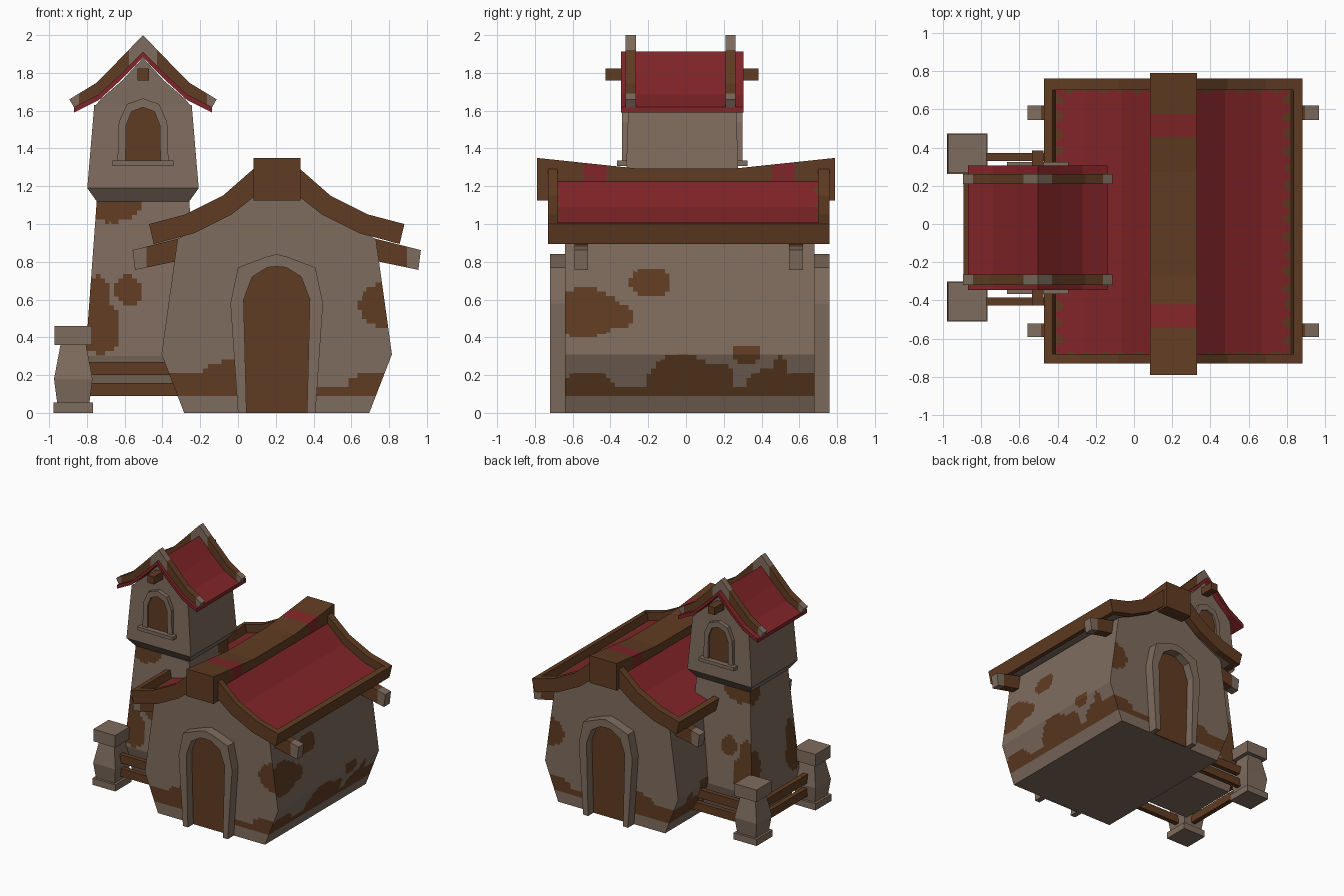
import bpy, bmesh, math
from mathutils import Vector

if "Cube" in bpy.data.objects:
    bpy.data.objects.remove(bpy.data.objects["Cube"])

def material(name, rgb):
    m = bpy.data.materials.new(name)
    m.diffuse_color = (*rgb, 1)
    m.use_nodes = True
    m.node_tree.nodes["Principled BSDF"].inputs["Base Color"].default_value = m.diffuse_color
    return m

MATS = [material("grey_stone", (0.212, 0.150, 0.112)),
        material("brown_wood", (0.118, 0.045, 0.016)),
        material("red_tile", (0.222, 0.018, 0.021))]
STONE, WOOD, RED = 0, 1, 2
AXES = (Vector((1, 0, 0)), Vector((0, 1, 0)), Vector((0, 0, 1)))

def finish(name, bm, mat=STONE, cuts=(), rule=None):
    """Cut the mesh at (axis, position) planes, then colour faces by a rule."""
    if cuts:
        bmesh.ops.triangulate(bm, faces=bm.faces[:])
    for axis, pos in cuts:
        bmesh.ops.bisect_plane(bm, geom=bm.verts[:] + bm.edges[:] + bm.faces[:],
                               plane_co=AXES[axis] * pos, plane_no=AXES[axis])
    bmesh.ops.recalc_face_normals(bm, faces=bm.faces[:])
    for f in bm.faces:
        f.normal_update()
        f.material_index = rule(f.calc_center_median(), f.normal) if rule else mat
    me = bpy.data.meshes.new(name)
    bm.to_mesh(me)
    bm.free()
    for m in MATS:
        me.materials.append(m)
    ob = bpy.data.objects.new(name, me)
    bpy.context.collection.objects.link(ob)
    return ob

def prism(name, pts, a, b, mat=STONE, axis=1, **kw):
    """Extrude a profile: (x, z) along y, or (y, z) along x when axis is 0."""
    bm = bmesh.new()
    rings = [[bm.verts.new((p, t, q) if axis == 1 else (t, p, q)) for p, q in pts] for t in (a, b)]
    for r in rings:
        bm.faces.new(r)
    n = len(pts)
    for i in range(n):
        j = (i + 1) % n
        bm.faces.new((rings[0][i], rings[0][j], rings[1][j], rings[1][i]))
    return finish(name, bm, mat, **kw)

def loft(name, cx, cy, rings, mat=STONE, **kw):
    """Stack rectangles given as (half x, half y, z)."""
    bm = bmesh.new()
    rs = [[bm.verts.new((cx + sx * hx, cy + sy * hy, z))
           for sx, sy in ((-1, -1), (1, -1), (1, 1), (-1, 1))] for hx, hy, z in rings]
    bm.faces.new(rs[0])
    bm.faces.new(rs[-1])
    for r, s in zip(rs, rs[1:]):
        for i in range(4):
            bm.faces.new((r[i], r[(i + 1) % 4], s[(i + 1) % 4], s[i]))
    return finish(name, bm, mat, **kw)

def box(name, x, y, z, mat):
    hx, hy = (x[1] - x[0]) / 2, (y[1] - y[0]) / 2
    return loft(name, x[0] + hx, y[0] + hy, [(hx, hy, z[0]), (hx, hy, z[1])], mat)

def mirrored(half, cx):
    """Half outline from +x side to the centre (or back), mirrored to the -x side."""
    left = [(cx - x, z) for x, z in half if x > 0]
    return [(cx + x, z) for x, z in half] + left[::-1]

def band(top, bottom, cx):
    """Roof cross-section between two half outlines that start at the ridge."""
    return mirrored(top[::-1], cx) + mirrored(bottom[::-1], cx)[::-1]

def steps(axis, a, b, d):
    return [(axis, a + d * i) for i in range(1, int((b - a) / d) + 1)]

def blotch(u, z, spots):
    return any(((u - a) / r) ** 2 + ((z - b) / s) ** 2 < 1 for a, b, r, s in spots)

HX, HY = 0.205, 0.02      # house centre
TX, TY = -0.503, -0.02    # tower centre

# House body with worn patches showing brown
side_spots = [(-0.19, .69, .105, .08), (-0.54, .53, .2, .13), (-0.33, .51, .06, .06),
              (.32, .31, .075, .055), (.5, .24, .04, .06), (-0.02, .17, .18, .14),
              (.18, .17, .08, .09), (.42, .13, .1, .1), (.62, .13, .14, .09), (-0.52, .13, .15, .09)]
end_spots = [(.79, .57, .15, .12), (-.05, .14, .17, .135), (-.33, .12, .18, .1),
             (.72, .12, .15, .095), (.5, .09, .15, .05)]

def house_rule(c, n):
    if c.z < .09 or abs(n.z) > .9:
        return STONE
    if abs(n.y) > .5:
        return WOOD if blotch(c.x, c.z, end_spots) else STONE
    if abs(n.x) > .5 and c.z < .9:
        return WOOD if c.z < .135 or blotch(c.y, c.z, side_spots) else STONE
    return STONE

house_half = [(.49, 0), (.61, .31), (.525, .92), (.44, .965), (.24, 1.065), (.125, 1.17), (0, 1.22)]
prism("house_walls", mirrored(house_half, HX), -.64, .68, rule=house_rule,
      cuts=steps(0, -.4, .8, .024) + steps(1, -.64, .66, .024) + steps(2, .042, .9, .024))

# House doors, front and back
outer = [(.205, 0), (.245, .58), (.205, .77), (.06, .825), (0, .84)]
inner = [(.16, 0), (.175, .6), (.13, .72), (.05, .77), (0, .775)]
frame = mirrored(outer, HX) + mirrored(inner, HX)[::-1]
for s, side in ((-1, "front"), (1, "back")):
    prism(side + "_door_frame", frame, HY + s * .74, HY + s * .65)
    prism(side + "_door", mirrored(inner, HX), HY + s * .668, HY + s * .65, WOOD)

# House roof: tiled slab with scalloped brown edge
top = [(0, 1.33), (.125, 1.29), (.285, 1.15), (.485, 1.05), (.675, 1.0)]
bottom = [(0, 1.2), (.125, 1.14), (.24, 1.05), (.44, .95), (.65, .895)]
tile = [(x * .95, z - .06) for x, z in top]
tile_low = [(x, z - .04) for x, z in tile]

def tile_rule(c, n):
    if n.z < .1:
        return STONE if n.z < -.1 else WOOD
    eave = .615 - abs(c.x - HX)
    end = .695 - abs(c.y - .01)
    if eave < .02 + .022 * math.sin(c.y * 70) or end < .008 + .014 * math.sin(c.x * 70):
        return WOOD
    return RED

prism("house_roof_tiles", band(tile, tile_low, HX), -.7, .72, rule=tile_rule,
      cuts=steps(0, -.43, .84, .02) + steps(1, -.7, .71, .016))

# House roof boards at gables and eaves
for a, b, side in ((-.73, -.68, "front"), (.70, .76, "back")):
    prism(side + "_gable_board", band(top, bottom, HX), a, b, WOOD)
for s, side in ((-1, "left"), (1, "right")):
    eave = [(.676, 1.0), (.651, .895), (.605, .905), (.63, 1.008)]
    prism(side + "_eave_board", [(HX + s * x, z) for x, z in eave], -.73, .76, WOOD)

# Sagging ridge beam with red bands
prism("ridge_beam", [(-.79, 1.125), (.79, 1.125), (.79, 1.35), (.27, 1.295), (-.27, 1.295), (-.79, 1.35)],
      .083, .33, axis=0, cuts=[(1, v) for v in (-.54, -.42, .455, .575)],
      rule=lambda c, n: RED if -.54 < c.y < -.42 or .455 < c.y < .575 else WOOD)

# Beams poking out under the eaves, with stone tips
for s, side in ((-1, "left"), (1, "right")):
    beam = [(HX + s * x, z) for x, z in ((.45, .94), (.763, .862), (.75, .757), (.45, .82))]
    for a, b, end in ((-.59, -.52, "front"), (.545, .62, "back")):
        prism(f"{side}_{end}_eave_beam", beam, a, b, cuts=[(0, HX + s * .69)],
              rule=lambda c, n: STONE if abs(c.x - HX) > .69 else WOOD)

# Tower body with worn patches
tower_spots = [(-.66, 1.09, .14, .08), (-.74, .62, .06, .11), (-.58, .65, .07, .08), (-.73, .45, .11, .14)]
tower_side = [(.2, 1.09, .1, .08), (-.24, .62, .06, .11), (-.27, .45, .1, .14), (.24, .5, .08, .15)]

def tower_rule(c, n):
    if c.z > 1.12:
        return STONE
    hit = blotch(c.x, c.z, tower_spots) if abs(n.y) > .5 else blotch(c.y, c.z, tower_side)
    return WOOD if hit else STONE

loft("tower_walls", TX, TY, [(.27, .26, .09), (.305, .31, .3), (.245, .25, 1.12), (.295, .3, 1.19), (.258, .285, 1.63)],
     rule=tower_rule,
     cuts=steps(0, -.8, -.2, .024) + steps(1, -.33, .3, .024) + steps(2, .28, 1.1, .024))
prism("tower_gable", mirrored([(.258, 1.62), (.22, 1.665), (.11, 1.76), (0, 1.88)], TX), TY - .285, TY + .285)

# Tower roof
t_top = [(0, 2.0), (.145, 1.85), (.25, 1.745), (.39, 1.66)]
t_low = [(0, 1.905), (.12, 1.775), (.23, 1.67), (.355, 1.60)]
t_tile = [(0, 1.912), (.12, 1.79), (.235, 1.685), (.365, 1.62)]
prism("tower_roof_tiles", band(t_tile, [(x, z - .03) for x, z in t_tile], TX), -.345, .305, RED)
tips = [(0, TX + d) for d in (-.34, -.075, .075, .34)]
for a, b, side in ((-.32, -.265, "front"), (.21, .262, "back")):
    prism(side + "_tower_roof_board", band(t_top, t_low, TX), a, b, cuts=tips,
          rule=lambda c, n: STONE if not .075 < abs(c.x - TX) < .34 else WOOD)
box("tower_ridge_beam", (-.533, -.472), (-.425, .385), (1.76, 1.822), WOOD)

# Tower windows, front and back
w_out = [(.135, 1.33), (.128, 1.54), (.085, 1.635), (0, 1.665)]
w_in = [(.092, 1.33), (.09, 1.52), (.06, 1.595), (0, 1.618)]
for s, side in ((-1, "front"), (1, "back")):
    prism(side + "_window_frame", mirrored(w_out, TX) + mirrored(w_in, TX)[::-1], TY + s * .318, TY + s * .27)
    prism(side + "_window", mirrored(w_in, TX), TY + s * .303, TY + s * .28, WOOD)
    ys = sorted((TY + s * .345, TY + s * .27))
    box(side + "_window_sill", (-.665, -.342), ys, (1.308, 1.336), STONE)

# Fence posts and rails
for y, ry, side in ((-.405, -.405, "front"), (.367, .35, "back")):
    loft(side + "_post_base", -.872, y, [(.105, .105, 0), (.105, .105, .055)])
    loft(side + "_post_shaft", -.872, y, [(.085, .085, .05), (.102, .1, .18), (.066, .066, .37)])
    loft(side + "_post_cap", -.872, y, [(.1, .1, .36), (.1, .1, .46)])
    for i, z in enumerate(((.09, .157), (.2, .27))):
        box(f"{side}_rail_{i}", (-.82, -.3), (ry - .02, ry + .02), z, WOOD)
for i, z in enumerate(((.09, .157), (.2, .27))):
    box(f"left_rail_{i}", (-.892, -.852), (-.35, .31), z, WOOD)
